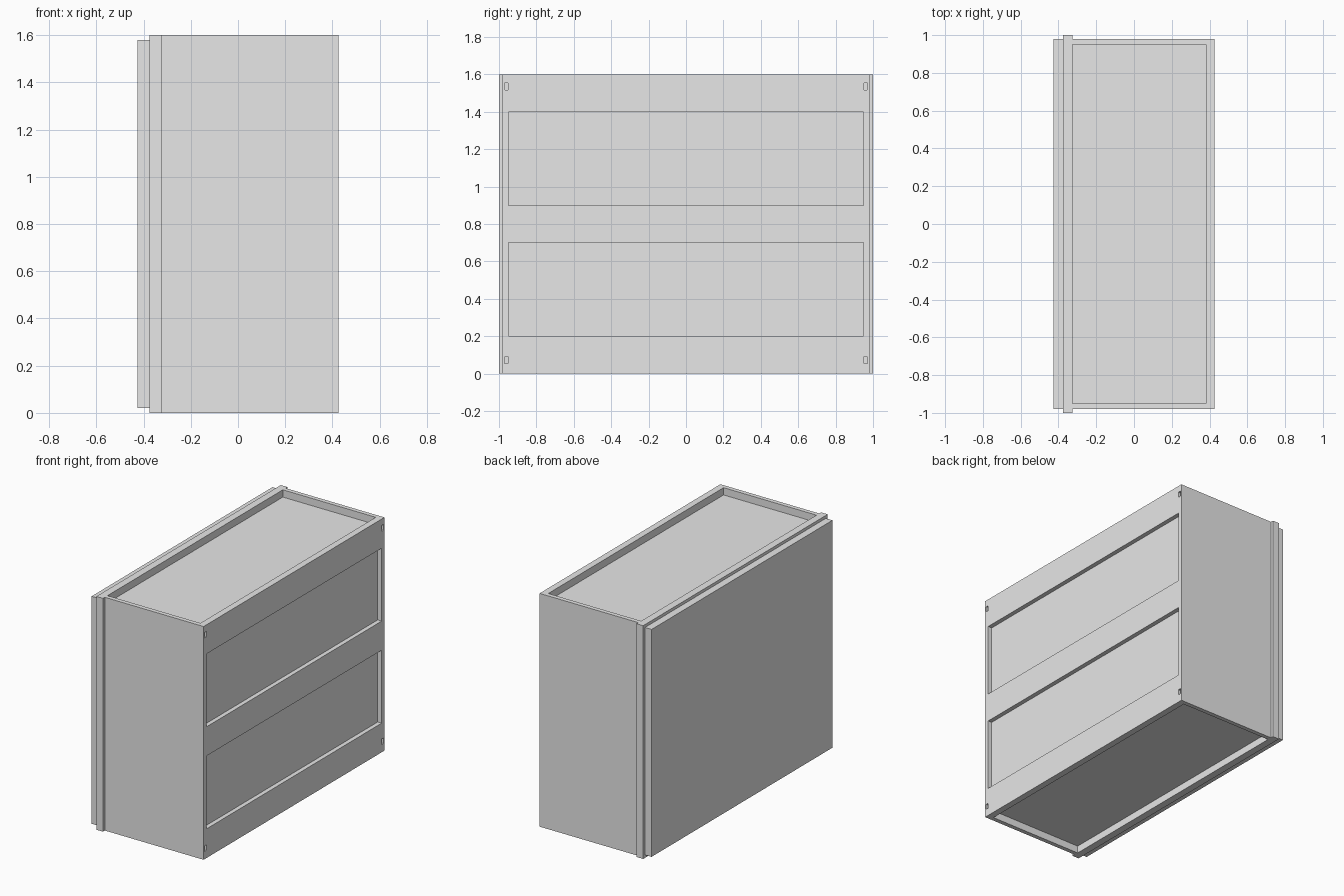
import bpy
import bmesh
from mathutils import Vector

cube = bpy.data.objects.get("Cube")
if cube:
    bpy.data.objects.remove(cube, do_unlink=True)

# One plain grey finish
grey = bpy.data.materials.new("plain_grey")
grey.use_nodes = True
grey.diffuse_color = (0.8, 0.8, 0.8, 1)
grey.node_tree.nodes["Principled BSDF"].inputs["Base Color"].default_value = (0.8, 0.8, 0.8, 1)


def box(name, lo, hi, corner=0.0):
    """Box between two corners; corner rounds the edges running along x."""
    lo, hi = Vector(lo), Vector(hi)
    bm = bmesh.new()
    bmesh.ops.create_cube(bm, size=1)
    for v in bm.verts:
        v.co = Vector((v.co[i] * (hi[i] - lo[i]) + (lo[i] + hi[i]) / 2 for i in range(3)))
    if corner:
        edges = [e for e in bm.edges if abs(e.verts[0].co.x - e.verts[1].co.x) > 1e-5]
        bmesh.ops.bevel(bm, geom=edges, offset=corner, segments=2, profile=0.5, affect='EDGES')
    mesh = bpy.data.meshes.new(name)
    bm.to_mesh(mesh)
    bm.free()
    mesh.materials.append(grey)
    obj = bpy.data.objects.new(name, mesh)
    bpy.context.collection.objects.link(obj)
    return obj


def cut(target, lo, hi, corner=0.0):
    """Cut a box-shaped pocket out of the target."""
    cutter = box("pocket_cutter", lo, hi, corner)
    cutter.hide_render = True
    mod = target.modifiers.new("pocket", 'BOOLEAN')
    mod.operation = 'DIFFERENCE'
    mod.solver = 'EXACT'
    mod.object = cutter
    bpy.context.view_layer.objects.active = target
    bpy.ops.object.modifier_apply(modifier=mod.name)
    bpy.data.objects.remove(cutter, do_unlink=True)


# Main cabinet body
body = box("cabinet_body", (-0.325, -0.98, 0), (0.425, 0.98, 1.6))

# Shallow trays in the top and the underside
cut(body, (-0.4, -0.95, 1.55), (0.38, 0.95, 1.7))
cut(body, (-0.4, -0.95, -0.1), (0.38, 0.95, 0.05))

# Two wide recessed panels
for z in (0.2, 0.9):
    cut(body, (0.395, -0.95, z), (0.5, 0.95, z + 0.5))

# Small slots at the four corners of the panelled face
for y in (-0.96, 0.96):
    for z in (0.072, 1.536):
        cut(body, (0.395, y - 0.01, z - 0.019), (0.5, y + 0.01, z + 0.019), 0.004)

# Flange and backing plate on the opposite face
box("flange", (-0.375, -1, 0), (-0.325, 1, 1.6))
box("back_plate", (-0.425, -0.98, 0.02), (-0.375, 0.98, 1.58))
